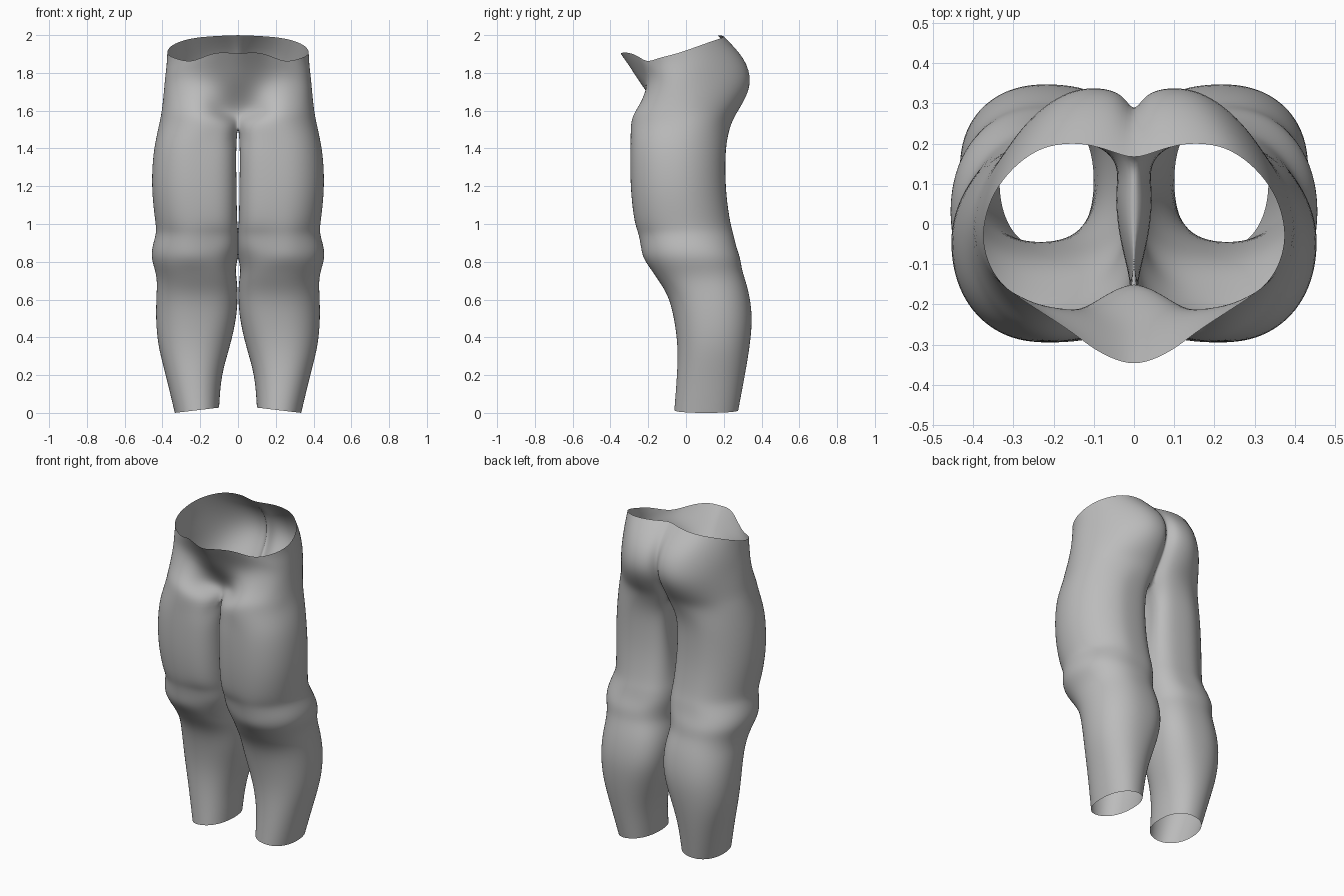
import bpy, bmesh, math
from mathutils import Vector

if "Cube" in bpy.data.objects:
    bpy.data.objects.remove(bpy.data.objects["Cube"])

ARC, RING = 19, 24      # points round the open torso half / the closed leg

# Leg sections: height, inner x, outer x, front y, back y
LEG = [
    (0.02, .10, .335, -.062, .277), (0.20, .09, .382, -.047, .312),
    (0.35, .042, .424, -.042, .338), (0.50, .008, .436, -.062, .353),
    (0.62, .000, .432, -.092, .337), (0.70, .006, .428, -.145, .315),
    (0.76, .014, .440, -.185, .295), (0.82, .002, .460, -.218, .288),
    (0.88, -.004, .455, -.228, .265), (0.95, -.004, .432, -.240, .250),
    (1.00, -.004, .436, -.272, .235), (1.15, -.004, .456, -.291, .212),
    (1.30, -.004, .456, -.296, .207), (1.43, -.004, .441, -.294, .212)]

# Half outlines of the torso, front centre to back centre
CROTCH = [(0, -.14), (.015, -.22), (.06, -.272), (.14, -.296), (.26, -.282), (.37, -.19),
          (.42, -.02), (.375, .12), (.26, .21), (.13, .24), (.03, .22), (0, .15)]
GROIN = [(0, -.135), (.07, -.16), (.12, -.225), (.18, -.282), (.27, -.268), (.368, -.175),
         (.41, -.02), (.365, .12), (.26, .225), (.13, .268), (.03, .25), (0, .18)]
HIP = [(0, -.17), (.08, -.18), (.13, -.205), (.18, -.235), (.26, -.23), (.36, -.155),
       (.402, -.02), (.36, .12), (.26, .25), (.14, .31), (.03, .29), (0, .23)]
SEAT = [(0, -.25), (.07, -.232), (.13, -.21), (.18, -.2), (.26, -.19), (.352, -.135),
        (.392, -.03), (.352, .12), (.26, .268), (.15, .347), (.03, .343), (0, .28)]
WAIST = [(0, -.30), (.07, -.28), (.15, -.238), (.25, -.197), (.352, -.135), (.384, -.02),
         (.35, .11), (.26, .235), (.15, .312), (.03, .31), (0, .265)]
RIM = [(0, -.352, 1.90), (.08, -.325, 1.91), (.16, -.265, 1.895), (.25, -.207, 1.86),
       (.34, -.14, 1.88), (.377, -.04, 1.905), (.357, .06, 1.94), (.31, .13, 1.965),
       (.23, .19, 1.985), (.12, .20, 1.995), (0, .16, 2.0)]


def resample(pts, n):
    """Even points along a smooth curve through pts."""
    p = [Vector(q) for q in pts]
    p = [2 * p[0] - p[1]] + p + [2 * p[-1] - p[-2]]
    dense = []
    for i in range(1, len(p) - 2):
        a, b, c, d = p[i - 1:i + 3]
        for k in range(12):
            t = k / 12
            dense.append(.5 * (2 * b + (c - a) * t + (2 * a - 5 * b + 4 * c - d) * t * t
                               + (3 * b - a - 3 * c + d) * t ** 3))
    dense.append(p[-2])
    dist = [0]
    for a, b in zip(dense, dense[1:]):
        dist.append(dist[-1] + (b - a).length)
    out, j = [], 0
    for i in range(n):
        s = dist[-1] * i / (n - 1)
        while j < len(dense) - 2 and dist[j + 1] < s:
            j += 1
        t = (s - dist[j]) / (dist[j + 1] - dist[j])
        out.append(dense[j].lerp(dense[j + 1], min(t, 1)))
    out[0].x = out[-1].x = 0
    return out


def power(v, e):
    return math.copysign(abs(v) ** e, v)


def leg_ring(z, xi, xo, yf, yb):
    """Rounded section, starting at its front inner corner; squarer at the inner thigh."""
    ring = []
    for j in range(RING):
        a = math.radians(225 + 15 * j)
        c, s = math.cos(a), math.sin(a)
        if c < -.01:
            e = .62 if z > .86 else .75 if z > .45 else .9
        else:
            e = 1.06 if s > .01 and z > .9 else .92
        x = (xi + xo) / 2 + 1.008 * (xo - xi) / 2 * power(c, e)
        y = (yf + yb) / 2 + 1.008 * (yb - yf) / 2 * power(s, e)
        # hollow between the upper thighs
        if c < -.01 and z > .97:
            x += .06 * min(1, (z - .9) / .4) * math.exp(-((y - .02) / .11) ** 2)
        # kneecap bulge on the front
        if .8 < z < .97 and s < 0:
            y -= .014 * math.exp(-((x - .25) / .08) ** 2)
        # slightly slanted hem
        h = .028 - .028 * (x - xi) / (xo - xi) if z < .05 else z
        ring.append((x, y, max(h, 0)))
    return ring


bm = bmesh.new()
rings = [leg_ring(*row) for row in LEG]

# Crotch section: torso outline closed by the saddle between the legs
crotch = [(p.x, p.y, 1.53) for p in resample(CROTCH, ARC)]
gap = RING - ARC + 1
for k in range(1, gap):
    crotch.append((0, .15 - .29 * k / gap, 1.53))
rings.append(crotch)

# Groin, hips, seat, waist and wavy top rim
rim = resample(RIM, ARC)
for outline, z in ((GROIN, 1.585), (HIP, 1.65), (SEAT, 1.75)):
    rings.append([(p.x, p.y, z) for p in resample(outline, ARC)])
rings.append([(p.x, p.y, 1.75 + .52 * (r.z - 1.75)) for p, r in zip(resample(WAIST, ARC), rim)])
rings.append([tuple(p) for p in rim])

verts = [[bm.verts.new(c) for c in r] for r in rings]
for lo, hi in zip(verts, verts[1:]):
    closed = len(hi) == RING
    for j in range(RING if closed else ARC - 1):
        k = (j + 1) % RING
        bm.faces.new((lo[j], lo[k], hi[k], hi[j]))

mesh = bpy.data.meshes.new("trousers")
bm.to_mesh(mesh)
bm.free()
trousers = bpy.data.objects.new("trousers", mesh)
bpy.context.collection.objects.link(trousers)

cloth = bpy.data.materials.new("grey_cloth")
cloth.diffuse_color = (.5, .5, .5, 1)
cloth.use_nodes = True
cloth.node_tree.nodes["Principled BSDF"].inputs["Base Color"].default_value = cloth.diffuse_color
mesh.materials.append(cloth)

# Second half and smooth cloth surface
mirror = trousers.modifiers.new("mirror", 'MIRROR')
mirror.merge_threshold = .001
subd = trousers.modifiers.new("smooth", 'SUBSURF')
subd.levels = subd.render_levels = 2
for f in mesh.polygons:
    f.use_smooth = True
